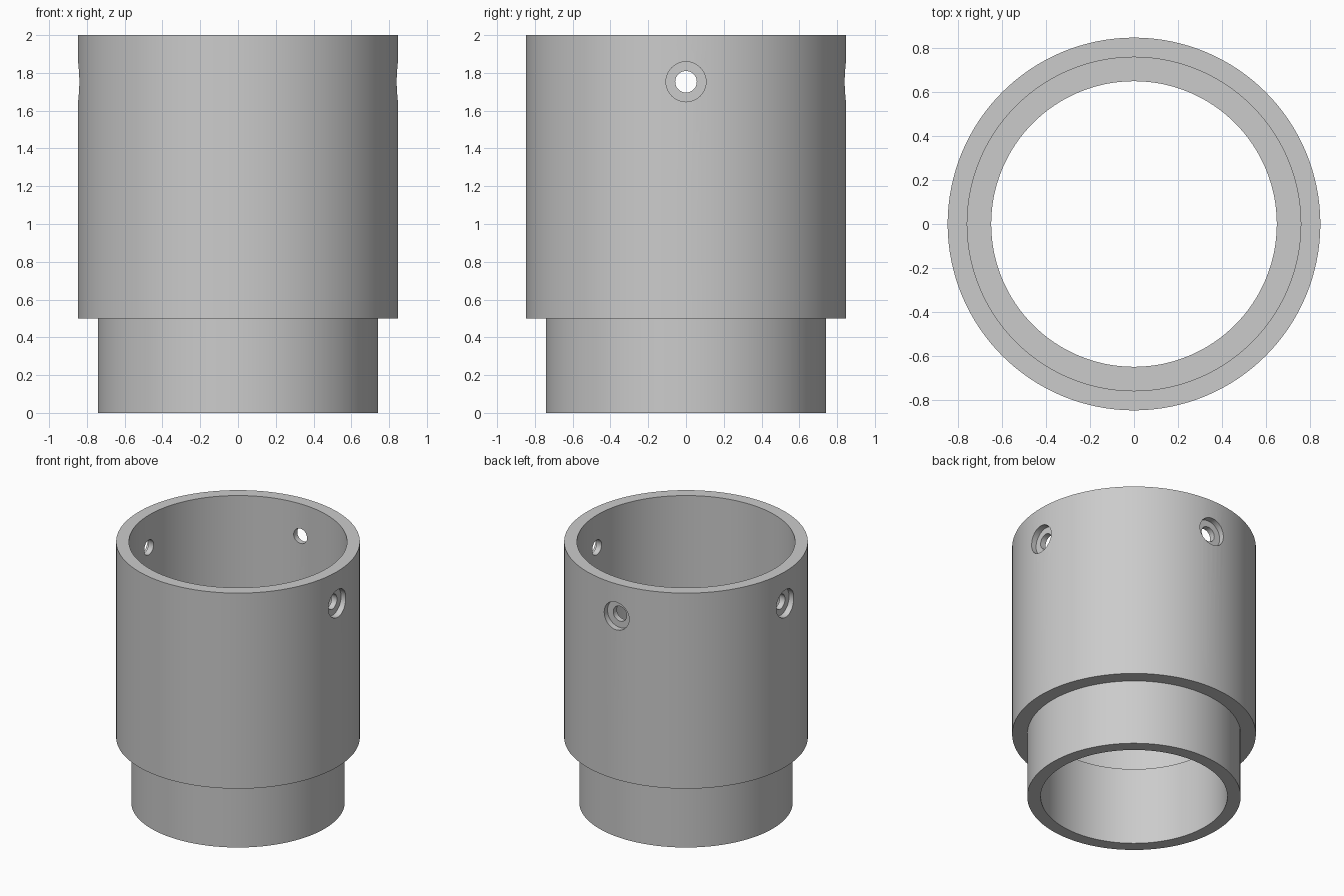
import bpy
import bmesh
from math import radians, tau
from mathutils import Matrix

cube = bpy.data.objects.get("Cube")
if cube:
    bpy.data.objects.remove(cube, do_unlink=True)

grey = bpy.data.materials.new("matte grey")
grey.use_nodes = True
grey.diffuse_color = (0.6, 0.6, 0.6, 1)
grey.node_tree.nodes["Principled BSDF"].inputs["Base Color"].default_value = (0.6, 0.6, 0.6, 1)


def lathe(name, profile, steps, closed):
    """Spin a (radius, height) profile around z into a solid."""
    bm = bmesh.new()
    verts = [bm.verts.new((r, 0, h)) for r, h in profile]
    pairs = list(zip(verts, verts[1:]))
    if closed:
        pairs.append((verts[-1], verts[0]))
    edges = [bm.edges.new(p) for p in pairs]
    bmesh.ops.spin(bm, geom=verts + edges, cent=(0, 0, 0), axis=(0, 0, 1),
                   angle=tau, steps=steps)
    bmesh.ops.remove_doubles(bm, verts=bm.verts, dist=0.0001)
    bmesh.ops.recalc_face_normals(bm, faces=bm.faces)
    mesh = bpy.data.meshes.new(name)
    bm.to_mesh(mesh)
    bm.free()
    mesh.materials.append(grey)
    obj = bpy.data.objects.new(name, mesh)
    bpy.context.collection.objects.link(obj)
    return obj


# Stepped sleeve: wide socket on top, narrow spigot below, ledge inside
sleeve = lathe("stepped_sleeve", [
    (0.649, 0), (0.742, 0), (0.742, 0.5), (0.847, 0.5),
    (0.847, 2), (0.758, 2), (0.758, 0.595), (0.649, 0.595)], 128, True)

bpy.context.view_layer.objects.active = sleeve
sleeve.select_set(True)

# Counterbored screw holes on the left, back and right
for angle in (0, 90, 180):
    cutter = lathe("screw_hole_cutter", [
        (0, 0.7), (0.057, 0.7), (0.057, 0.8),
        (0.106, 0.8), (0.106, 0.95), (0, 0.95)], 48, False)
    cutter.hide_render = True
    cutter.matrix_world = (Matrix.Translation((0, 0, 1.753))
                           @ Matrix.Rotation(radians(angle), 4, 'Z')
                           @ Matrix.Rotation(radians(90), 4, 'Y'))
    cut = sleeve.modifiers.new("screw_hole", 'BOOLEAN')
    cut.operation = 'DIFFERENCE'
    cut.solver = 'EXACT'
    cut.object = cutter
    bpy.ops.object.modifier_apply(modifier=cut.name)
    bpy.data.objects.remove(cutter, do_unlink=True)

bpy.ops.object.shade_smooth_by_angle(angle=radians(30))
